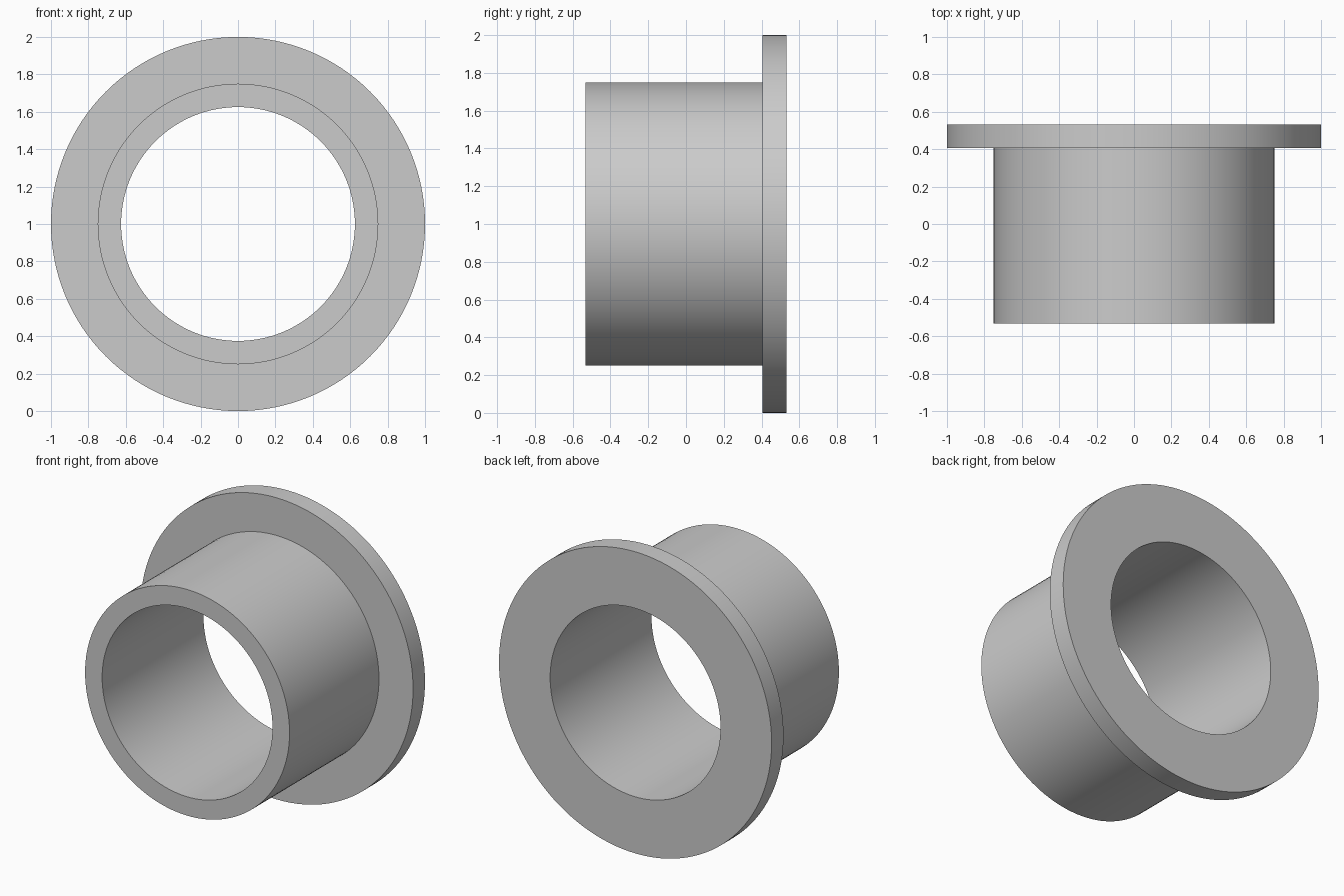
import bpy, bmesh
from math import sin, cos, pi, radians

if "Cube" in bpy.data.objects:
    bpy.data.objects.remove(bpy.data.objects["Cube"])

SEGMENTS = 128
CENTRE_Z = 1.0

# Half section of the flanged sleeve: (radius, y), closed loop
profile = [
    (0.625, -0.531),
    (0.75, -0.531),
    (0.75, 0.406),
    (1.0, 0.406),
    (1.0, 0.531),
    (0.625, 0.531),
]


def revolve(name, section):
    """Revolve a closed section around the y axis."""
    bm = bmesh.new()
    rings = []
    for i in range(SEGMENTS):
        a = 2 * pi * i / SEGMENTS
        rings.append([bm.verts.new((r * cos(a), y, CENTRE_Z + r * sin(a)))
                      for r, y in section])
    n = len(section)
    for i, ring in enumerate(rings):
        following = rings[(i + 1) % SEGMENTS]
        for j in range(n):
            k = (j + 1) % n
            bm.faces.new((ring[j], ring[k], following[k], following[j]))
    bmesh.ops.recalc_face_normals(bm, faces=bm.faces[:])
    mesh = bpy.data.meshes.new(name)
    bm.to_mesh(mesh)
    bm.free()
    obj = bpy.data.objects.new(name, mesh)
    bpy.context.collection.objects.link(obj)
    return obj


# Sleeve with its rear flange
bushing = revolve("flanged_bushing", profile)
bpy.context.view_layer.objects.active = bushing
bushing.select_set(True)
bpy.ops.object.shade_smooth_by_angle(angle=radians(30))
